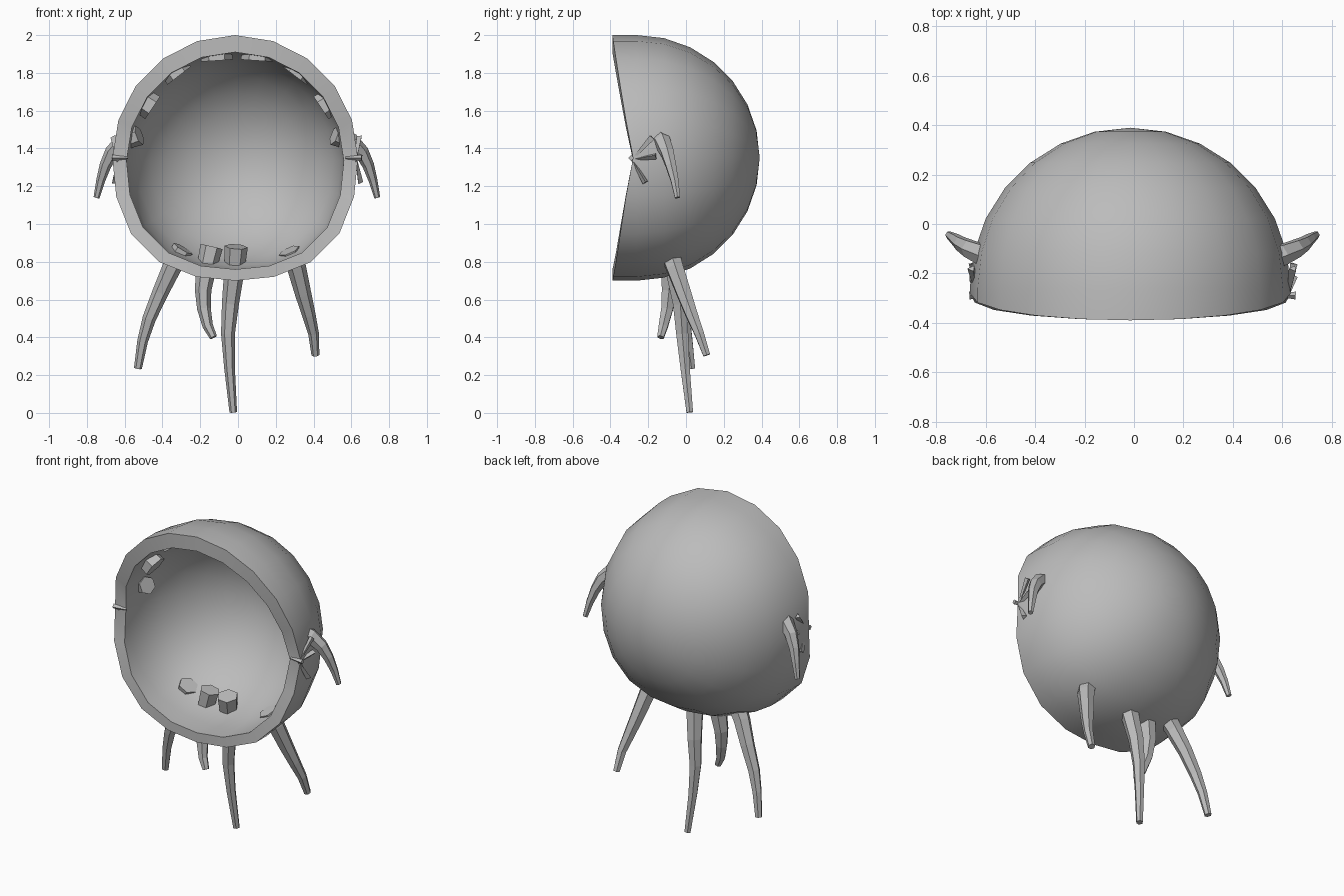
import bpy, bmesh, math
from mathutils import Vector

if "Cube" in bpy.data.objects:
    bpy.data.objects.remove(bpy.data.objects["Cube"])

grey = bpy.data.materials.new("plain_grey")
grey.diffuse_color = (0.5, 0.5, 0.5, 1)
grey.use_nodes = True
grey.node_tree.nodes["Principled BSDF"].inputs["Base Color"].default_value = grey.diffuse_color


def finish(name, bm):
    bmesh.ops.recalc_face_normals(bm, faces=bm.faces[:])
    me = bpy.data.meshes.new(name)
    bm.to_mesh(me)
    bm.free()
    ob = bpy.data.objects.new(name, me)
    ob.data.materials.append(grey)
    bpy.context.collection.objects.link(ob)
    return ob


def bridge(bm, a, b):
    n = len(a)
    for i in range(n):
        bm.faces.new((a[i], a[(i + 1) % n], b[(i + 1) % n], b[i]))


# Hollow bowl opening to the front, with a wavy rim
SEG, RINGS = 20, 7


def bowl_rings(bm, radius, cz, bulge):
    """Rings from the rear pole to the rim."""
    pole = bm.verts.new((-0.015, -0.26 + radius, cz))
    rings = []
    for k in range(1, RINGS + 2):
        phi = math.pi / 2 * min(k, RINGS) / RINGS
        ring = []
        for i in range(SEG):
            t = 2 * math.pi * i / SEG
            s = math.sin(t)
            low = bulge * math.sin(2 * t) ** 2 if s < 0 else 0
            r = (radius + low * math.sin(phi)) * math.sin(phi)
            y = -0.26 + radius * math.cos(phi)
            if k > RINGS:
                y = -0.28 - 0.11 * abs(s) ** 0.9
            ring.append(bm.verts.new((-0.015 + r * math.cos(t), y, cz + r * s)))
        rings.append(ring)
    for i in range(SEG):
        bm.faces.new((pole, rings[0][i], rings[0][(i + 1) % SEG]))
    for a, b in zip(rings, rings[1:]):
        bridge(bm, a, b)
    return rings[-1]


bm = bmesh.new()
outer = bowl_rings(bm, 0.65, 1.35, 0.035)
inner = bowl_rings(bm, 0.575, 1.335, 0.03)
bridge(bm, outer, inner)
bowl = finish("bowl_shell", bm)
bpy.context.view_layer.objects.active = bowl
bowl.select_set(True)
bpy.ops.object.shade_smooth_by_angle(angle=math.radians(40))


# Tapered six-sided tube through a few points
def tube(name, pts, r0, r1, sides=6):
    pts = [Vector(p) for p in pts]
    bm = bmesh.new()
    rings = []
    for k, p in enumerate(pts):
        d = (pts[min(k + 1, len(pts) - 1)] - pts[max(k - 1, 0)]).normalized()
        u = d.cross(Vector((0, 1, 0))).normalized()
        v = d.cross(u)
        r = r0 + (r1 - r0) * k / (len(pts) - 1)
        rings.append([bm.verts.new(p + r * (math.cos(a) * u + math.sin(a) * v))
                      for a in (2 * math.pi * i / sides for i in range(sides))])
    for a, b in zip(rings, rings[1:]):
        bridge(bm, a, b)
    bm.faces.new(rings[0])
    bm.faces.new(rings[-1])
    return finish(name, bm)


# Hanging tentacles
tube("centre_tentacle", [(-0.01, -0.09, 0.88), (-0.02, -0.06, 0.75), (-0.04, -0.03, 0.58),
     (-0.053, -0.02, 0.42), (-0.045, -0.005, 0.24), (-0.025, 0.02, 0.003)], 0.062, 0.02)
tube("short_tentacle", [(-0.14, -0.08, 0.88), (-0.17, -0.085, 0.75), (-0.185, -0.09, 0.65),
     (-0.18, -0.1, 0.55), (-0.16, -0.12, 0.46), (-0.13, -0.135, 0.4)], 0.06, 0.02)
tube("right_tentacle", [(0.27, -0.09, 0.86), (0.31, -0.06, 0.77), (0.345, -0.01, 0.63),
     (0.375, 0.03, 0.52), (0.4, 0.07, 0.42), (0.41, 0.11, 0.305)], 0.058, 0.021)
tube("left_tentacle", [(-0.29, -0.08, 0.87), (-0.35, -0.06, 0.77), (-0.41, -0.03, 0.64),
     (-0.47, -0.01, 0.5), (-0.505, 0.01, 0.38), (-0.53, 0.03, 0.235)], 0.058, 0.021)

# Mirrored side arms, inner stubs and rim shards
for name, s in (("right", 1), ("left", -1)):
    def m(x, y, z):
        return (s * x - (0.012 if s < 0 else 0), y, z)

    tube(name + "_arm", [m(0.51, -0.16, 1.47), m(0.6, -0.125, 1.435), m(0.655, -0.1, 1.38),
         m(0.69, -0.08, 1.31), m(0.715, -0.06, 1.23), m(0.737, -0.045, 1.14)], 0.054, 0.016)
    tube(name + "_lower_stub", [m(0.44, -0.18, 1.615), m(0.515, -0.18, 1.665)], 0.072, 0.066)
    tube(name + "_upper_stub", [m(0.3, -0.18, 1.785), m(0.35, -0.18, 1.85)], 0.078, 0.072)
    tube(name + "_top_stub", [m(0.1, -0.18, 1.865), m(0.105, -0.18, 1.94)], 0.085, 0.08)
    for i, (y, z) in enumerate(((-0.18, 1.46), (-0.16, 1.36), (-0.215, 1.22))):
        tube(f"{name}_rim_shard_{i}", [m(0.625, -0.285, 1.34), m(0.645, y, z)], 0.006, 0.018, 3)
    tube(name + "_rim_spike", [m(0.57, -0.285, 1.35), m(0.655, -0.29, 1.35)], 0.006, 0.016, 4)
